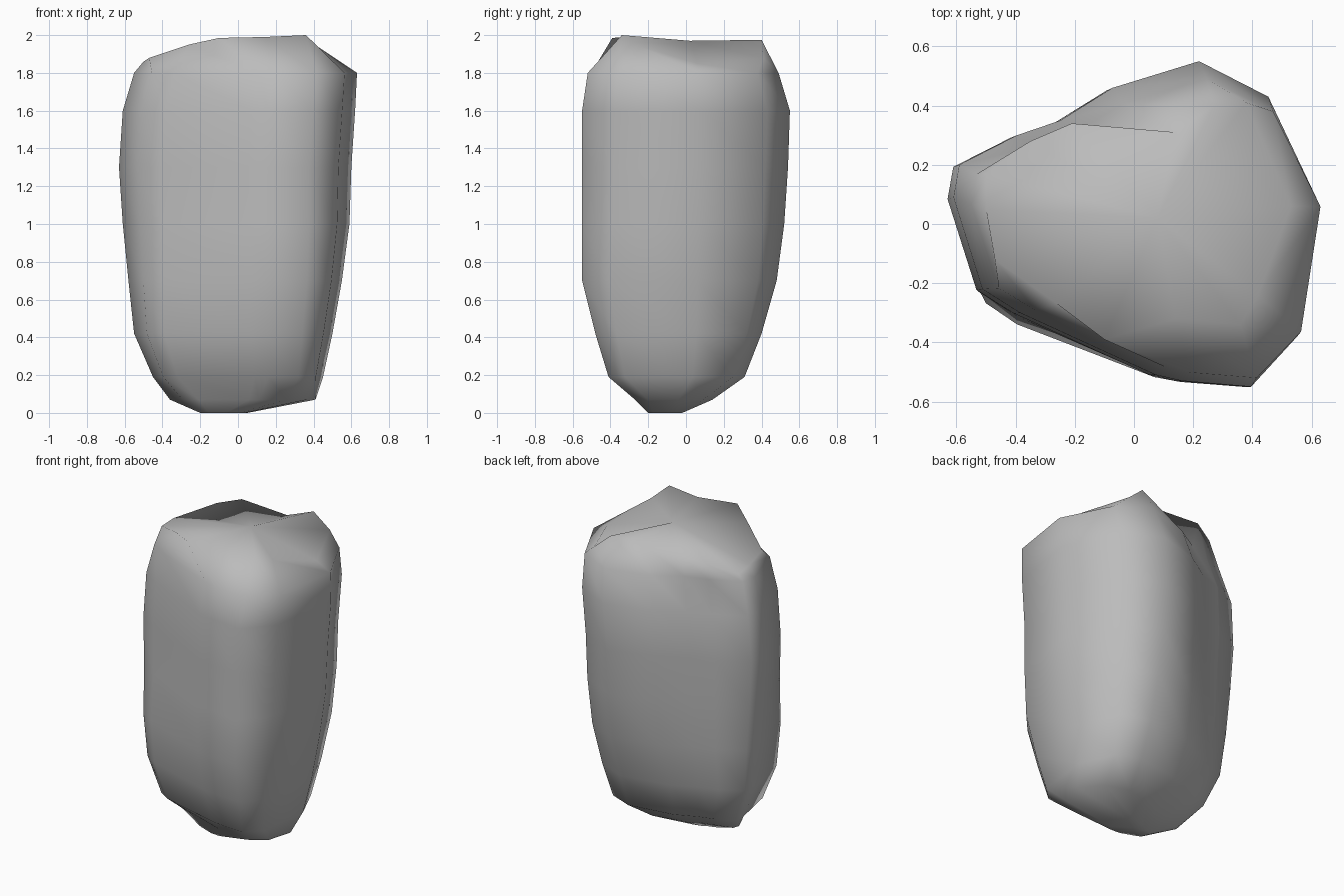
import bpy
import bmesh
from math import copysign

default_cube = bpy.data.objects.get("Cube")
if default_cube:
    bpy.data.objects.remove(default_cube, do_unlink=True)


def make_material(name, colour):
    material = bpy.data.materials.new(name)
    material.use_nodes = True
    material.diffuse_color = colour
    shader = material.node_tree.nodes["Principled BSDF"]
    shader.inputs["Base Color"].default_value = colour
    shader.inputs["Roughness"].default_value = 0.8
    return material


# Widest cross-section of the boulder, clockwise from its narrow end
outline = [(-.63, .09), (-.61, .2), (-.41, .3), (-.26, .35), (-.08, .46),
           (.22, .55), (.46, .43), (.63, .08), (.56, -.38), (.4, -.55),
           (.16, -.53), (.07, -.51), (-.4, -.3), (-.53, -.22)]

# Height of each level, its left, right, front and back limits,
# and its corner power (below one is squarer, above one is rounder)
levels = [(0, -.2, .05, -.2, -.02, 1), (.07, -.36, .41, -.27, .14, 1.1),
          (.19, -.45, .45, -.41, .31, .75), (.42, -.55, .5, -.48, .4, .8),
          (.7, -.58, .55, -.55, .48, .87), (1, -.61, .59, -.55, .52, .97),
          (1.3, -.63, .6, -.55, .54, 1), (1.6, -.61, .62, -.55, .55, 1),
          (1.8, -.55, .63, -.52, .49, 1)]

# Uneven rim around the summit, matching the outline order
summit_rim = [(-.5, .05, 1.86), (-.5, .17, 1.84), (-.35, .28, 1.91),
              (-.21, .34, 1.95), (.14, .31, 1.95), (.27, .4, 1.975),
              (.38, .41, 1.88), (.53, .06, 1.85), (.42, -.24, 1.94),
              (.36, -.34, 2), (.14, -.32, 1.99), (-.1, -.39, 1.985),
              (-.26, -.27, 1.95), (-.47, -.12, 1.88)]


def remap(value, values, new_low, new_high, power):
    """Move a value into new limits, shaping how full the corners are."""
    low, high = min(values), max(values)
    unit = 2 * (value - low) / (high - low) - 1
    unit = copysign(abs(unit) ** power, unit)
    return new_low + (unit + 1) / 2 * (new_high - new_low)


def fit_outline(level):
    """Fit the widest cross-section into the limits of one level."""
    height, left, right, front, back, power = level
    xs, ys = zip(*outline)
    return [(remap(x, xs, left, right, power),
             remap(y, ys, front, back, power), height)
            for x, y in outline]


def add_ring(mesh_builder, points):
    return [mesh_builder.verts.new(point) for point in points]


def bridge(mesh_builder, lower, upper):
    count = len(lower)
    for index in range(count):
        following = (index + 1) % count
        mesh_builder.faces.new((lower[index], lower[following],
                                upper[following], upper[index]))


def close_with_fan(mesh_builder, ring, centre):
    middle = mesh_builder.verts.new(centre)
    for first, second in zip(ring, ring[1:] + ring[:1]):
        mesh_builder.faces.new((first, second, middle))


# Boulder body, shoulder and summit
builder = bmesh.new()
rings = [add_ring(builder, fit_outline(level)) for level in levels]
rings.append(add_ring(builder, summit_rim))
for lower_ring, upper_ring in zip(rings, rings[1:]):
    bridge(builder, lower_ring, upper_ring)
close_with_fan(builder, rings[0], (-.07, -.1, 0))
close_with_fan(builder, rings[-1], (.08, .02, 1.97))
bmesh.ops.recalc_face_normals(builder, faces=builder.faces)
for face in builder.faces:
    face.smooth = True

boulder_mesh = bpy.data.meshes.new("boulder")
builder.to_mesh(boulder_mesh)
builder.free()
boulder_mesh.materials.append(make_material("stone grey", (.5, .5, .5, 1)))
boulder = bpy.data.objects.new("boulder", boulder_mesh)
bpy.context.collection.objects.link(boulder)
